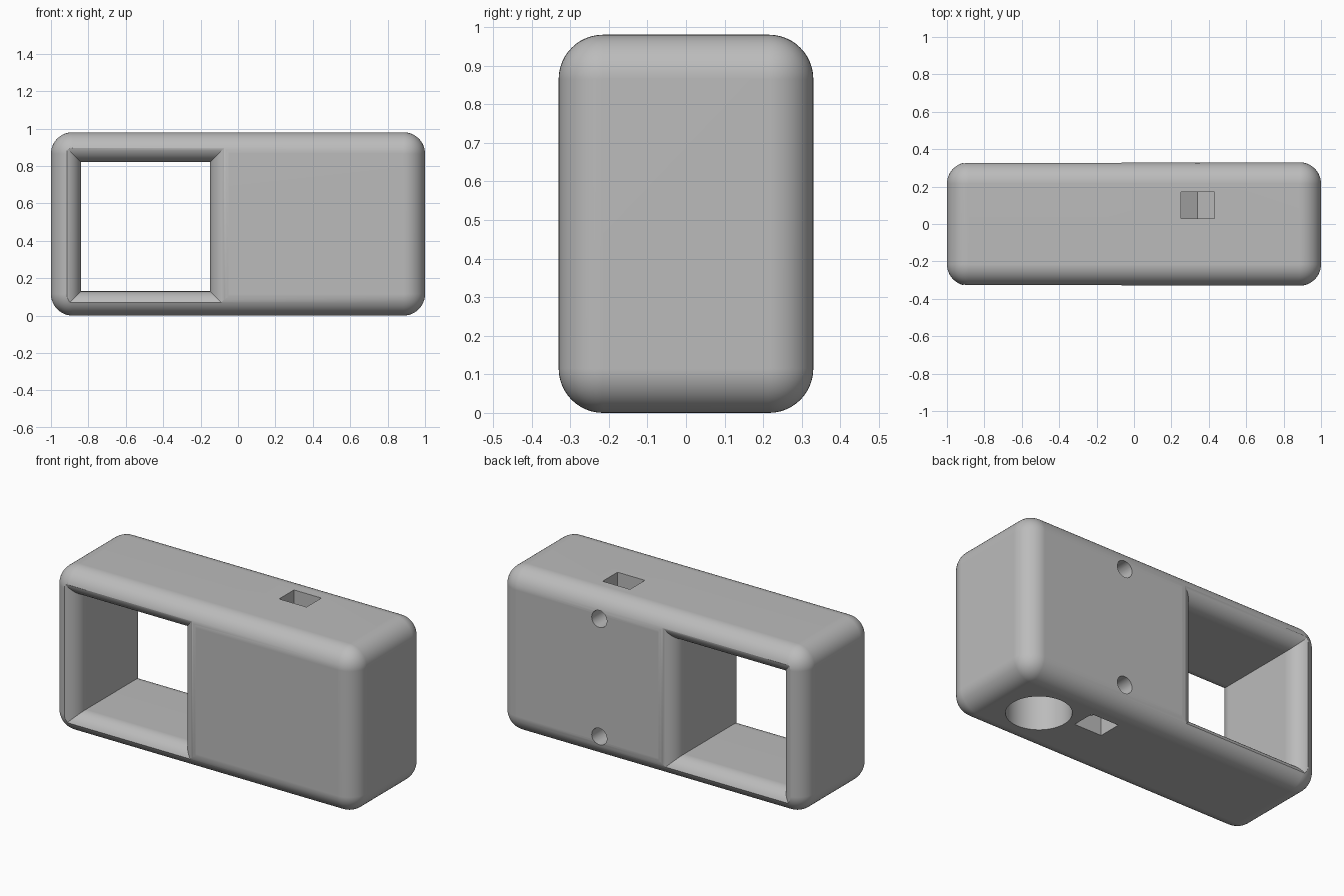
import bpy, bmesh, math
from mathutils import Matrix, Vector

default = bpy.data.objects.get("Cube")
if default:
    bpy.data.objects.remove(default, do_unlink=True)

HEIGHT, DEPTH, ROUND = 0.98, 0.66, 0.115
BACK = DEPTH / 2

grey = bpy.data.materials.new("light grey plastic")
grey.use_nodes = True
grey.diffuse_color = (0.5, 0.5, 0.5, 1)
grey.node_tree.nodes["Principled BSDF"].inputs["Base Color"].default_value = (0.5, 0.5, 0.5, 1)


def make_object(name, bm):
    bmesh.ops.recalc_face_normals(bm, faces=bm.faces)
    mesh = bpy.data.meshes.new(name)
    bm.to_mesh(mesh)
    bm.free()
    mesh.materials.append(grey)
    obj = bpy.data.objects.new(name, mesh)
    bpy.context.collection.objects.link(obj)
    return obj


def loft(name, rings):
    """Closed solid through a list of equal-length point rings."""
    bm = bmesh.new()
    loops = [[bm.verts.new(p) for p in ring] for ring in rings]
    for a, b in zip(loops, loops[1:]):
        for i in range(len(a)):
            j = (i + 1) % len(a)
            bm.faces.new((a[i], a[j], b[j], b[i]))
    bm.faces.new(loops[0])
    bm.faces.new(loops[-1])
    return make_object(name, bm)


def cylinder(name, radius, start, end, sides=48):
    start, end = Vector(start), Vector(end)
    axis = end - start
    turn = axis.to_track_quat('Z', 'Y').to_matrix().to_4x4()
    bm = bmesh.new()
    bmesh.ops.create_cone(bm, cap_ends=True, segments=sides, radius1=radius,
                          radius2=radius, depth=axis.length,
                          matrix=Matrix.Translation((start + end) / 2) @ turn)
    return make_object(name, bm)


# Rounded housing
bm = bmesh.new()
bmesh.ops.create_cube(bm, size=1, matrix=Matrix.Translation((0, 0, HEIGHT / 2))
                      @ Matrix.Diagonal((2, DEPTH, HEIGHT, 1)))
bmesh.ops.bevel(bm, geom=bm.edges[:], offset=ROUND, segments=12, profile=0.5,
                affect='EDGES', clamp_overlap=True)
housing = make_object("housing", bm)

# Square window whose walls flare outward with mitred corners
FLARE, HALF, CX, CZ = 0.1, 0.345, -0.495, 0.475
profile = [(BACK + 0.1, FLARE)]
for i in range(13):
    t = math.pi / 2 * (1 - i / 12)
    profile.append((BACK - 0.001 - FLARE * (1 - math.sin(t)), FLARE * (1 - math.cos(t))))
profile += [(-y, o) for y, o in reversed(profile)]
corners = ((-1, -1), (1, -1), (1, 1), (-1, 1))
cutters = [loft("window_cutter", [
    [(CX + sx * (HALF + o), y, CZ + sz * (HALF + o)) for sx, sz in corners]
    for y, o in profile])]

# Nut pockets with a pointed floor, and the screw holes behind them
NUT_X, FLAT = 0.34, 0.09
POINT = FLAT / math.cos(math.pi / 6)
for side, label in ((1, "top"), (-1, "bottom")):
    mid = HEIGHT / 2 + side * 0.35
    outline = [(-FLAT, 0.5), (-FLAT, -POINT / 2), (0, -POINT), (FLAT, -POINT / 2), (FLAT, 0.5)]
    cutters.append(loft(label + "_nut_pocket_cutter", [
        [(NUT_X + x, y, mid + side * z) for x, z in outline] for y in (0.03, 0.17)]))
    cutters.append(cylinder(label + "_screw_hole_cutter", 0.05,
                            (NUT_X, 0, mid), (NUT_X, BACK + 0.1, mid), 32))

# Round socket in the underside
cutters.append(cylinder("socket_cutter", 0.175, (0.65, 0, -0.1), (0.65, 0, 0.6), 64))

# Cut every opening, then drop the cutters
bpy.ops.object.select_all(action='DESELECT')
bpy.context.view_layer.objects.active = housing
housing.select_set(True)
for cutter in cutters:
    cutter.hide_render = True
    mod = housing.modifiers.new(cutter.name, 'BOOLEAN')
    mod.operation, mod.solver, mod.object = 'DIFFERENCE', 'EXACT', cutter
    bpy.ops.object.modifier_apply(modifier=mod.name)
    bpy.data.objects.remove(cutter, do_unlink=True)

# Smooth fillets with crisp cut edges
bpy.ops.object.shade_smooth_by_angle(angle=math.radians(25))
weighted = housing.modifiers.new("even_shading", 'WEIGHTED_NORMAL')
weighted.keep_sharp = True
